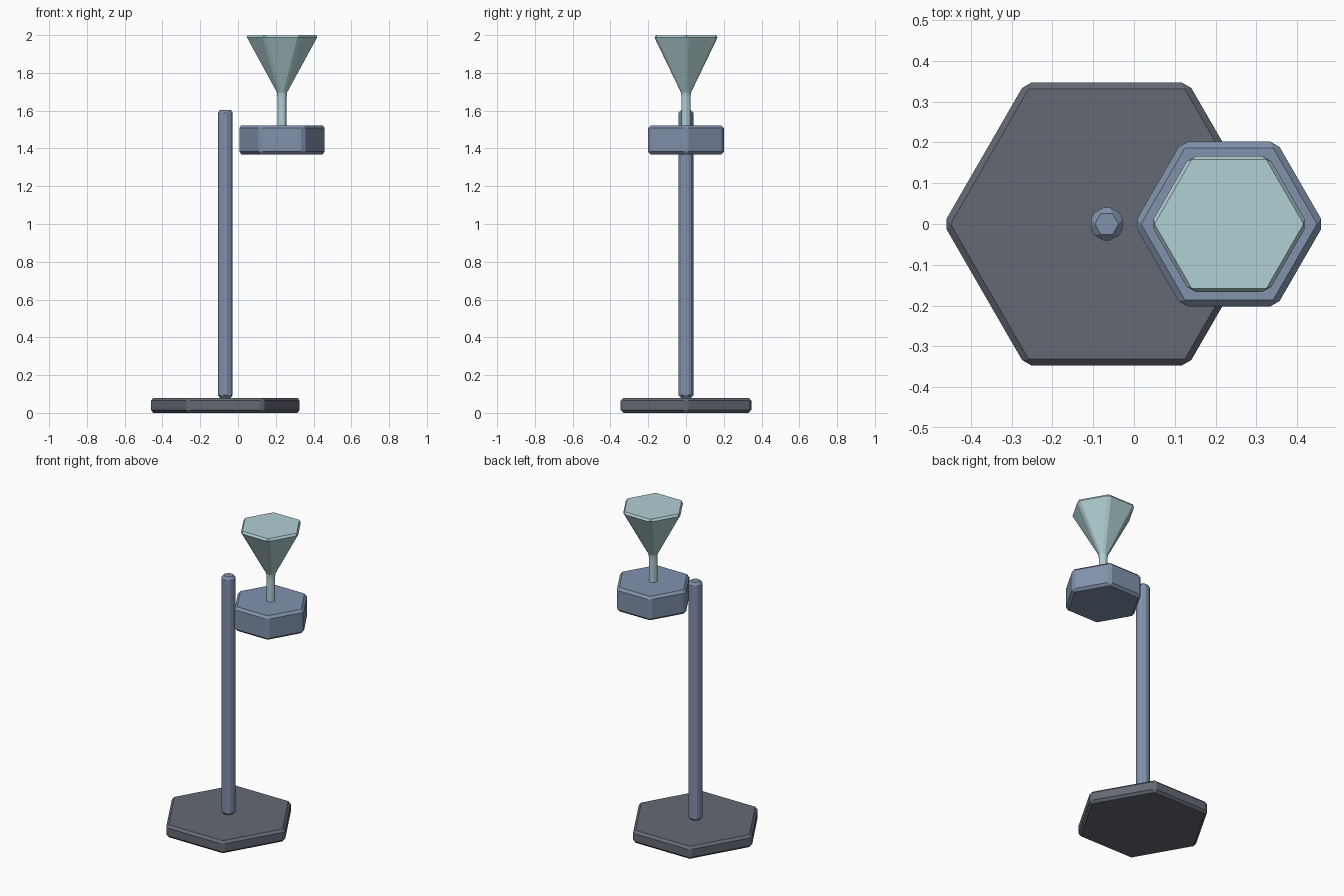
import bpy, bmesh, math
from mathutils import Vector

if "Cube" in bpy.data.objects:
    bpy.data.objects.remove(bpy.data.objects["Cube"])


def material(name, rgb):
    m = bpy.data.materials.new(name)
    lin = [((c / 255 + 0.055) / 1.055) ** 2.4 for c in rgb]
    m.diffuse_color = (*lin, 1)
    m.use_nodes = True
    m.node_tree.nodes["Principled BSDF"].inputs["Base Color"].default_value = m.diffuse_color
    return m


CHARCOAL = material("charcoal grey", (100, 105, 116))
STEEL = material("steel blue", (129, 145, 172))
GLASS = material("pale teal", (177, 208, 211))
BEVEL = 0.015


def hex_ring(radius, cut):
    """Hexagon outline with each corner cut back along both edges."""
    corners = [Vector((radius * math.cos(math.radians(60 * i)),
                       radius * math.sin(math.radians(60 * i)))) for i in range(6)]
    pts = []
    for i, c in enumerate(corners):
        for n in (corners[i - 1], corners[(i + 1) % 6]):
            pts.append(c + (n - c).normalized() * cut)
    return pts


def loft(name, x, rings, mat):
    """Skin hexagonal rings given as (z, radius, corner cut)."""
    bm = bmesh.new()
    loops = [[bm.verts.new((p.x + x, p.y, z)) for p in hex_ring(r, cut)]
             for z, r, cut in rings]
    for a, b in zip(loops, loops[1:]):
        for i in range(12):
            j = (i + 1) % 12
            bm.faces.new((a[i], a[j], b[j], b[i]))
    bm.faces.new(loops[0][::-1])
    bm.faces.new(loops[-1])
    bmesh.ops.remove_doubles(bm, verts=bm.verts, dist=1e-5)
    bmesh.ops.recalc_face_normals(bm, faces=bm.faces)
    me = bpy.data.meshes.new(name)
    bm.to_mesh(me)
    bm.free()
    me.materials.append(mat)
    ob = bpy.data.objects.new(name, me)
    bpy.context.collection.objects.link(ob)
    return ob


def prism(name, x, radius, z0, z1, mat):
    """Hexagonal prism with all edges chamfered."""
    inner = radius - BEVEL / math.cos(math.radians(30))
    return loft(name, x, [(z0, inner, 0), (z0 + BEVEL, radius, BEVEL),
                          (z1 - BEVEL, radius, BEVEL), (z1, inner, 0)], mat)


STAND_X, HEAD_X = -0.067, 0.233

# Stand: foot plate and upright pole
prism("base", STAND_X, 0.40, 0.0, 0.08, CHARCOAL)
prism("pole", STAND_X, 0.0465, 0.08, 1.603, STEEL)

# Holder block beside the pole
prism("holder", HEAD_X, 0.233, 1.369, 1.522, STEEL)

# Solid funnel with a thin stem standing on the holder
loft("funnel", HEAD_X, [(1.515, 0.028, 0.006), (1.675, 0.028, 0.006),
                        (1.697, 0.031, 0.008), (1.9865, 0.1925, BEVEL),
                        (2.0, 0.1827, 0)], GLASS)
